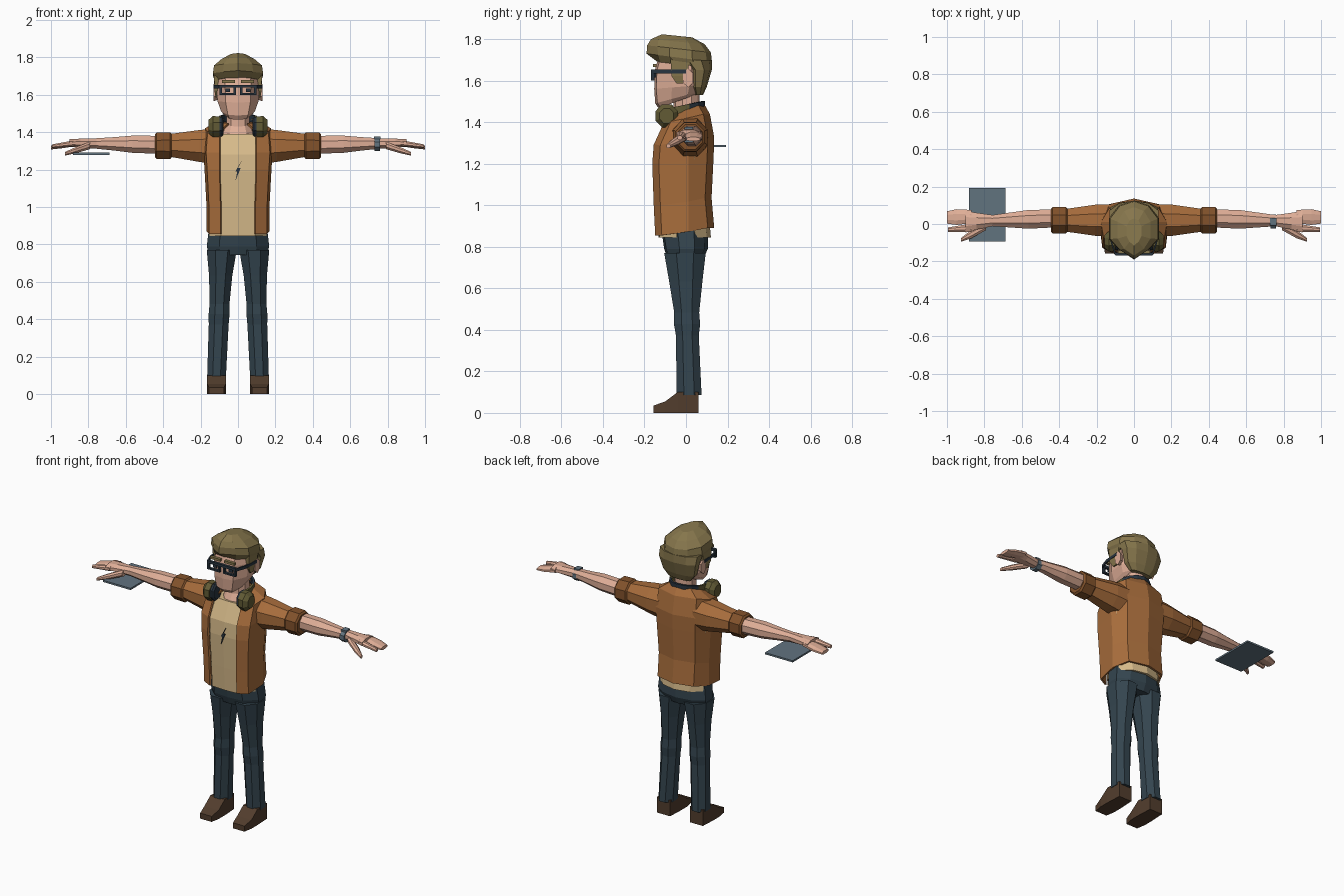
import bpy, bmesh, math
from mathutils import Vector

cube = bpy.data.objects.get("Cube")
if cube:
    bpy.data.objects.remove(cube, do_unlink=True)


def material(name, code):
    srgb = [channel / 255 for channel in bytes.fromhex(code)]
    colour = [((c + 0.055) / 1.055) ** 2.4 for c in srgb] + [1]
    mat = bpy.data.materials.new(name)
    mat.use_nodes = True
    mat.diffuse_color = colour
    bsdf = next(n for n in mat.node_tree.nodes if n.type == 'BSDF_PRINCIPLED')
    bsdf.inputs["Base Color"].default_value = colour
    bsdf.inputs["Roughness"].default_value = 0.9
    return mat


JACKET = material("jacket brown", "A86D3C")
CUFF = material("cuff brown", "82522B")
SHIRT = material("shirt cream", "D6BA8A")
SKIN = material("skin", "DFAE97")
JEANS = material("jeans blue", "34454F")
SHOE = material("shoe brown", "523D2D")
HAIR = material("hair", "86764C")
OLIVE = material("olive", "625B35")
NAVY = material("navy", "28343F")
SLATE = material("slate", "61737F")


def limb(start, end, rows, upright=False, sides=8):
    """Tapered tube from start to end; each row is (fraction, radius, radius)."""
    start, end = Vector(start), Vector(end)
    grow = 1 / math.cos(math.pi / sides)
    rings = []
    for t, wide, deep in rows:
        ring = []
        for i in range(sides):
            angle = 2 * math.pi * (i + 0.5) / sides
            u, v = wide * grow * math.cos(angle), deep * grow * math.sin(angle)
            offset = Vector((u, v, 0)) if upright else Vector((0, u, v))
            ring.append(start.lerp(end, t) + offset)
        rings.append(ring)
    return rings


def ring(z, width, front, back, rise=0, point=0.01):
    """Body outline; rise lifts the back, point pushes the front centre out."""
    depth = back - front
    half = [(0, front), (0.6 * width, front + point), (width, front + 0.35 * depth),
            (width, front + 0.7 * depth), (0.6 * width, back - 0.08 * depth), (0, back)]
    outline = half + [(-x, y) for x, y in half[-2:0:-1]]
    return [(x, y, z + rise * (y - front) / depth) for x, y in outline]


def box(x, y, z):
    return [[(a, y[0], z[0]), (a, y[1], z[0]), (a, y[1], z[1]), (a, y[0], z[1])] for a in x]


def around(centre, size):
    """Span of the given size about a centre."""
    return centre - size / 2, centre + size / 2


def loft(name, mat, *parts, mirror=False, closed=True):
    """Bridge the rings of every part into one flat shaded object."""
    bm = bmesh.new()
    for rings in parts:
        rows = [[bm.verts.new(p) for p in points] for points in rings]
        count = len(rows[0])
        for a, b in zip(rows, rows[1:]):
            for i in range(count if closed else count - 1):
                j = (i + 1) % count
                bm.faces.new((a[i], a[j], b[j], b[i]))
        if closed:
            bm.faces.new(rows[0])
            bm.faces.new(rows[-1])
    bmesh.ops.recalc_face_normals(bm, faces=bm.faces)
    mesh = bpy.data.meshes.new(name)
    bm.to_mesh(mesh)
    bm.free()
    mesh.materials.append(mat)
    ob = bpy.data.objects.new(name, mesh)
    bpy.context.collection.objects.link(ob)
    if mirror:
        ob.modifiers.new("Mirror", 'MIRROR')
    return ob


# Shoes and jeans
shoe_rings = []
for y, half_width, height in ((0.06, 0.045, 0.1), (-0.04, 0.05, 0.1),
                              (-0.1, 0.05, 0.055), (-0.157, 0.04, 0.035)):
    low, high = around(0.115, 2 * half_width)
    shoe_rings.append([(low, y, 0), (high, y, 0), (high, y, height), (low, y, height)])
loft("shoes", SHOE, shoe_rings, mirror=True)
leg_rows = [(0, 0.05, 0.06), (0.42, 0.053, 0.055), (0.5, 0.056, 0.063),
            (0.58, 0.053, 0.06), (0.8, 0.062, 0.08), (1, 0.08, 0.1)]
loft("trouser_legs", JEANS, limb((0.115, 0.015, 0.085), (0.087, -0.005, 0.77), leg_rows, upright=True),
     mirror=True)
loft("trouser_hips", JEANS,
     [ring(z=0.745, width=0.155, front=-0.09, back=0.085),
      ring(z=0.79, width=0.167, front=-0.105, back=0.105),
      ring(z=0.89, width=0.155, front=-0.12, back=0.105)])

# Shared torso shape: height, width, front, back
torso = [(0.855, 0.163, -0.143, 0.13), (1, 0.163, -0.15, 0.117), (1.2, 0.174, -0.157, 0.127),
         (1.29, 0.18, -0.15, 0.13), (1.4, 0.172, -0.1, 0.11), (1.445, 0.09, -0.06, 0.085)]

# Shirt just inside the torso, with a plain zigzag print
inset = 0.01
loft("shirt", SHIRT, [ring(z - inset, width - inset, front + inset, back - inset, point=inset / 2)
                      for z, width, front, back in torso[:-1]])
zigzag = [(0.02, 1.25), (0, 1.21), (0.015, 1.21), (-0.014, 1.14), (-0.004, 1.19), (-0.014, 1.19)]
loft("shirt_print", NAVY, [[(x, y, z) for x, z in zigzag] for y in around(-0.148, 0.009)])

# Open jacket: one half of the shell, mirrored and thickened
jacket_rows = []
for z, width, front, back in torso:
    gap = min(0.56 * width, 0.097)
    rear = z + 0.035
    jacket_rows.append([(gap, front, z), (0.92 * width, front + 0.03, z), (width, 0.01, (z + rear) / 2),
                        (0.75 * width, back - 0.03, rear), (0, back, rear)])
jacket = loft("jacket", JACKET, jacket_rows, mirror=True, closed=False)
cloth = jacket.modifiers.new("Cloth", 'SOLIDIFY')
cloth.thickness = 0.012
cloth.offset = 0
loft("sleeves", JACKET, limb((0.12, 0.02, 1.325), (0.37, 0.02, 1.33),
                             [(0, 0.085, 0.095), (0.35, 0.083, 0.085), (1, 0.06, 0.06)]), mirror=True)
loft("rolled_cuffs", CUFF, limb((0.355, 0.02, 1.328), (0.445, 0.02, 1.328),
                                [(0, 0.06, 0.065), (0.1, 0.07, 0.072), (0.9, 0.07, 0.07), (1, 0.06, 0.06)]),
     mirror=True)

# Forearms and hands
arm_rows = [(0, 0.048, 0.048), (0.3, 0.05, 0.046), (0.5, 0.04, 0.036),
            (0.7, 0.03, 0.028), (0.88, 0.045, 0.024), (1, 0.058, 0.02)]
loft("forearms", SKIN, limb((0.42, 0.03, 1.333), (0.9, 0.013, 1.343), arm_rows), mirror=True)
loft("fingers", SKIN,
     limb((0.87, 0.04, 1.342), (1, 0.035, 1.318), [(0, 0.035, 0.017), (0.6, 0.042, 0.014), (1, 0.033, 0.01)]),
     limb((0.87, -0.02, 1.342), (0.995, -0.03, 1.325), [(0, 0.022, 0.016), (1, 0.012, 0.01)]),
     limb((0.79, -0.01, 1.33), (0.925, -0.085, 1.285), [(0, 0.022, 0.02), (0.6, 0.022, 0.016), (1, 0.01, 0.01)]),
     mirror=True)

# Watch and tablet
loft("watch", SLATE, limb((0.73, 0.013, 1.335), (0.76, 0.013, 1.335), [(t, 0.038, 0.034) for t in (0, 1)]),
     box(x=around(0.745, 0.035), y=around(0.013, 0.04), z=around(1.37, 0.012)))
loft("tablet", SLATE, box(x=around(-0.785, 0.194), y=around(0.05, 0.285), z=around(1.285, 0.011)))

# Neck, head and ears
loft("neck", SKIN,
     [ring(z=1.34, width=0.085, front=-0.095, back=0.065, rise=0.06),
      ring(z=1.39, width=0.076, front=-0.08, back=0.065, rise=0.05),
      ring(z=1.43, width=0.062, front=-0.06, back=0.065, rise=0.04),
      ring(z=1.56, width=0.062, front=-0.06, back=0.065)])
loft("head", SKIN,
     [ring(z=1.467, width=0.073, front=-0.132, back=0.06, rise=0.07),
      ring(z=1.49, width=0.09, front=-0.148, back=0.075, rise=0.06),
      ring(z=1.56, width=0.11, front=-0.153, back=0.09, rise=0.02),
      ring(z=1.65, width=0.115, front=-0.15, back=0.1),
      ring(z=1.72, width=0.11, front=-0.13, back=0.1)])
loft("ears", SKIN, limb((0.1, 0.005, 1.61), (0.13, 0.01, 1.613), [(0, 0.018, 0.03), (1, 0.024, 0.04)], sides=6),
     mirror=True)

# Swept hair, nape, sideburns and brows
loft("hair_top", HAIR,
     [ring(z=1.69, width=0.122, front=-0.137, back=0.122, rise=-0.03),
      ring(z=1.73, width=0.134, front=-0.19, back=0.125, rise=-0.04, point=0.055),
      ring(z=1.77, width=0.128, front=-0.187, back=0.12, rise=-0.035, point=0.05),
      ring(z=1.8, width=0.088, front=-0.168, back=0.09, rise=-0.025, point=0.035),
      ring(z=1.823, width=0.04, front=-0.115, back=0.03, rise=-0.015, point=0.02)])
loft("hair_back", HAIR,
     [ring(z=1.53, width=0.075, front=0.035, back=0.082),
      ring(z=1.57, width=0.108, front=0.015, back=0.1),
      ring(z=1.65, width=0.128, front=0.005, back=0.124),
      ring(z=1.7, width=0.13, front=-0.05, back=0.125)])
loft("sideburns", HAIR, limb((0.112, -0.03, 1.585), (0.114, -0.03, 1.71),
                             [(0, 0.008, 0.015), (0.3, 0.013, 0.04), (1, 0.014, 0.045)],
                             upright=True, sides=4), mirror=True)
loft("eyebrows", HAIR, box(x=around(0.05, 0.07), y=around(-0.15, 0.018), z=around(1.672, 0.015)), mirror=True)

# Glasses and eyes
rim_depth = around(-0.16, 0.016)
uprights = [box(x=around(x, 0.012), y=rim_depth, z=(1.6, 1.65)) for x in (0.018, 0.092)]
temple = [[(x, y, z) for x, z in ((a, 1.635), (a + 0.008, 1.635), (a + 0.008, 1.653), (a, 1.653))]
          for a, y in ((0.094, -0.165), (0.116, -0.1), (0.124, 0))]
loft("glasses", NAVY, box(x=(0, 0.1), y=rim_depth, z=around(1.646, 0.016)),
     box(x=(0.014, 0.096), y=rim_depth, z=around(1.605, 0.01)), temple, *uprights, mirror=True)
loft("eyes", NAVY, box(x=around(0.055, 0.026), y=around(-0.15, 0.009), z=around(1.625, 0.02)), mirror=True)

# Headphones resting round the neck
loft("headphone_cups", OLIVE, limb((0.1, -0.093, 1.43), (0.158, -0.093, 1.43),
                                   [(0, 0.052, 0.055), (0.6, 0.054, 0.056), (1, 0.034, 0.036)]), mirror=True)
loft("ear_cushions", NAVY, limb((0.078, -0.09, 1.43), (0.106, -0.09, 1.43),
                                [(0, 0.038, 0.042), (0.3, 0.048, 0.052), (1, 0.048, 0.052)]), mirror=True)
arc = []
steps = 10
for i in range(steps + 1):
    angle = math.pi * (1.3 * i / steps - 0.15)
    out = Vector((math.cos(angle), math.sin(angle), 0))
    centre = Vector((0.1 * out.x, 0.105 * out.y - 0.02, 1.46 + 0.022 * out.y))
    arc.append([centre + out * r + Vector((0, 0, h))
                for r, h in ((-0.007, -0.02), (0.007, -0.02), (0.007, 0.02), (-0.007, 0.02))])
band = loft("headphone_band", OLIVE, arc)
band.data.materials.append(NAVY)
for face in band.data.polygons:
    face.material_index = int(face.center.y > 0.025)
